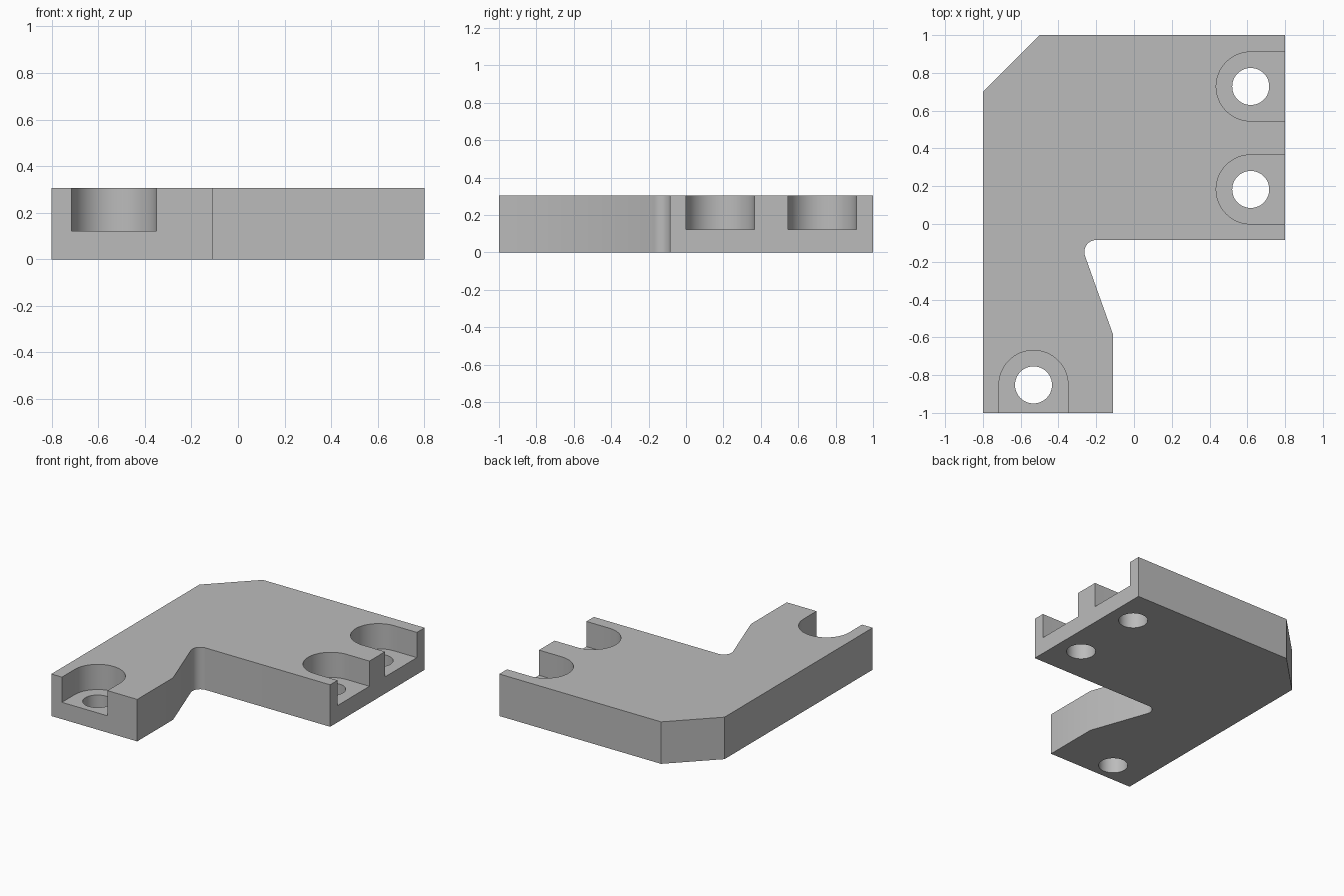
import bpy
import bmesh
from math import sin, cos, pi, radians

if "Cube" in bpy.data.objects:
    bpy.data.objects.remove(bpy.data.objects["Cube"], do_unlink=True)

HEIGHT = 0.305
FLOOR = 0.122
SLOT_R = 0.183
HOLE_R = 0.098

grey = bpy.data.materials.new("plain grey")
grey.use_nodes = True
colour = (0.5, 0.5, 0.5, 1)
grey.diffuse_color = colour
grey.node_tree.nodes["Principled BSDF"].inputs["Base Color"].default_value = colour


def arc(cx, cy, r, start, end, steps):
    """Points along an arc, angles in degrees."""
    angles = [radians(start + (end - start) * i / steps) for i in range(steps + 1)]
    return [(cx + r * cos(a), cy + r * sin(a)) for a in angles]


def prism(name, outline, z0, z1):
    """Extrude a closed outline from z0 to z1."""
    bm = bmesh.new()
    face = bm.faces.new([bm.verts.new((x, y, z0)) for x, y in outline])
    top = bmesh.ops.extrude_face_region(bm, geom=[face])["geom"]
    verts = [v for v in top if isinstance(v, bmesh.types.BMVert)]
    bmesh.ops.translate(bm, verts=verts, vec=(0, 0, z1 - z0))
    bmesh.ops.recalc_face_normals(bm, faces=bm.faces)
    mesh = bpy.data.meshes.new(name)
    bm.to_mesh(mesh)
    bm.free()
    mesh.materials.append(grey)
    obj = bpy.data.objects.new(name, mesh)
    bpy.context.collection.objects.link(obj)
    return obj


def cut(target, cutter):
    """Subtract the cutter and discard it."""
    cutter.hide_render = True
    mod = target.modifiers.new("cut", 'BOOLEAN')
    mod.operation = 'DIFFERENCE'
    mod.solver = 'EXACT'
    mod.object = cutter
    bpy.context.view_layer.objects.active = target
    bpy.ops.object.modifier_apply(modifier=mod.name)
    bpy.data.objects.remove(cutter, do_unlink=True)


# Bracket plate: chamfered back corner, rounded inner corner, flared foot
outline = [(-0.8, -1), (-0.11, -1), (-0.11, -0.588)]
outline += arc(-0.2, -0.148, 0.063, 199.6, 90, 12)
outline += [(0.8, -0.085), (0.8, 1), (-0.5, 1), (-0.8, 0.7)]
bracket = prism("bracket_plate", outline, 0, HEIGHT)

# Open-ended slots with through holes: centre and direction of the open end
for x, y, open_angle in [(0.618, 0.728, 0), (0.618, 0.183, 0), (-0.532, -0.852, -90)]:
    a = radians(open_angle)
    reach = (0.4 * cos(a), 0.4 * sin(a))
    curve = arc(x, y, SLOT_R, open_angle + 90, open_angle + 270, 32)
    ends = [(p[0] + reach[0], p[1] + reach[1]) for p in (curve[-1], curve[0])]
    cut(bracket, prism("slot_cutter", curve + ends, FLOOR, HEIGHT + 0.1))
    cut(bracket, prism("hole_cutter", arc(x, y, HOLE_R, 0, 360, 48)[:-1], -0.1, HEIGHT + 0.1))

# Smooth the curved walls, keep the edges crisp
bpy.ops.object.select_all(action='DESELECT')
bracket.select_set(True)
bpy.context.view_layer.objects.active = bracket
bpy.ops.object.shade_smooth_by_angle(angle=radians(30))
